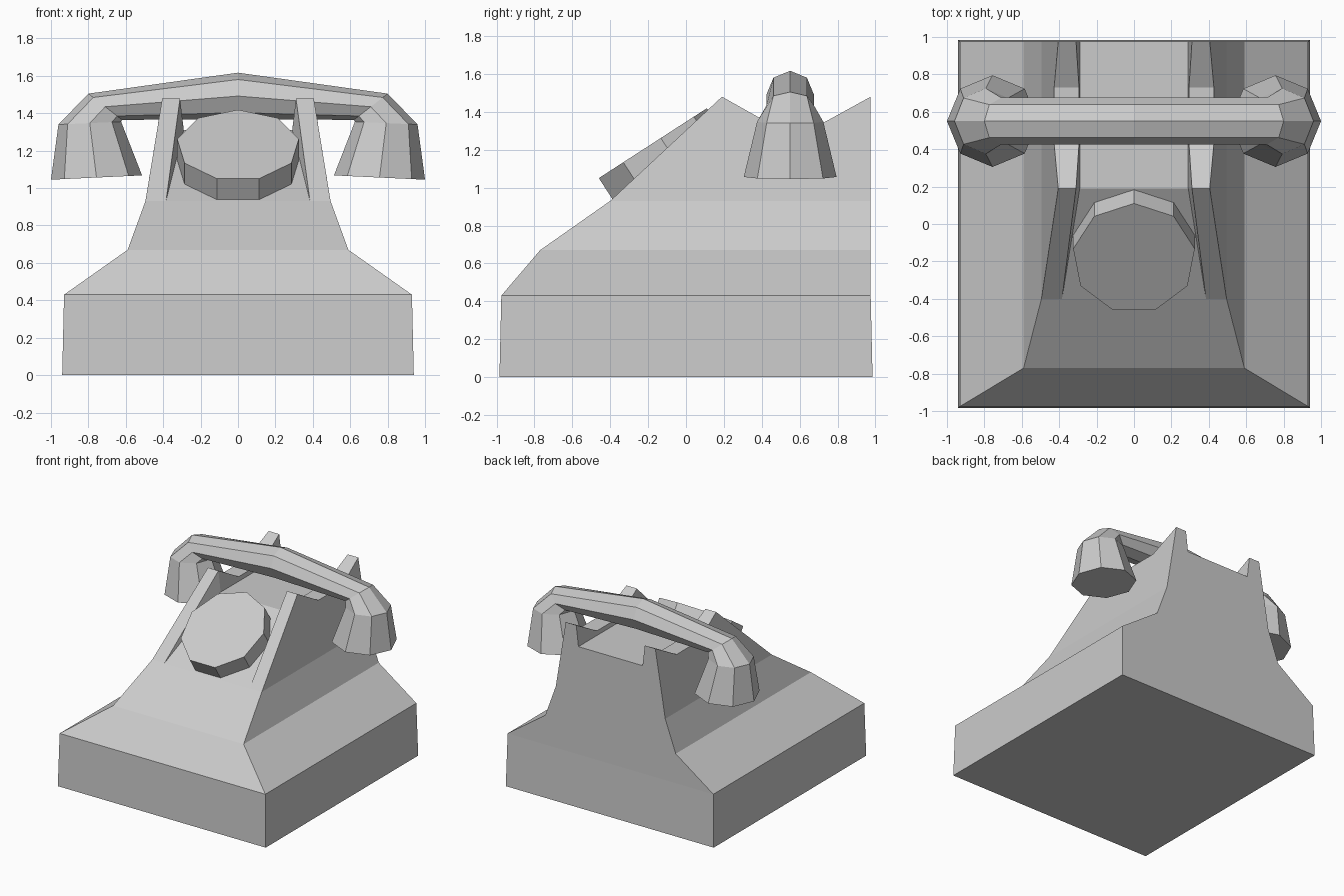
import bpy, bmesh
from math import sin, cos, pi
from mathutils import Vector

if "Cube" in bpy.data.objects:
    bpy.data.objects.remove(bpy.data.objects["Cube"])


def finish(name, bm):
    bmesh.ops.remove_doubles(bm, verts=bm.verts, dist=1e-4)
    bmesh.ops.recalc_face_normals(bm, faces=bm.faces)
    me = bpy.data.meshes.new(name)
    bm.to_mesh(me)
    bm.free()
    ob = bpy.data.objects.new(name, me)
    bpy.context.collection.objects.link(ob)
    return ob


def mirrored_faces(name, faces):
    """Build faces given for x >= 0 together with their mirror image."""
    bm = bmesh.new()
    for s in (1, -1):
        for f in faces:
            bm.faces.new([bm.verts.new((s * x, y, z)) for x, y, z in f])
    return finish(name, bm)


def loft(name, rings):
    """Skin a list of equal-length point rings and cap both ends."""
    bm = bmesh.new()
    vs = [[bm.verts.new(p) for p in r] for r in rings]
    n = len(vs[0])
    for a, b in zip(vs, vs[1:]):
        for i in range(n):
            j = (i + 1) % n
            bm.faces.new((a[i], a[j], b[j], b[i]))
    bm.faces.new(vs[0])
    bm.faces.new(vs[-1])
    return finish(name, bm)


# Body: stepped base levels (half width, front y, back y, z)
levels = [(0.94, -0.985, 0.985, 0), (0.93, -0.975, 0.975, 0.43),
          (0.59, -0.77, 0.975, 0.67), (0.495, -0.40, 0.975, 0.93)]
half = [[(0, f, z), (w, f, z), (w, b, z), (0, b, z)] for w, f, b, z in levels]
faces = [half[0]]
for lo, hi in zip(half, half[1:]):
    faces += [(lo[i], lo[i + 1], hi[i + 1], hi[i]) for i in range(3)]

# Cradle: two notched side horns around a recessed ramp and channel
c0, F, B, cb = half[-1]
notch = [(0.19, 1.48), (0.43, 1.345), (0.73, 1.345), (0.975, 1.48)]
outer = [(0.405 + (1.48 - z) * 0.164, y, z) for y, z in notch]
inner = [(0.31 - (1.48 - z) * 0.118, y, z) for y, z in notch]
i0 = (0.385, -0.40, 0.93)
f1, f2 = (0.29, 0.19, 1.31), (0.29, 0.975, 1.31)
c1, c2 = (0, 0.19, 1.31), (0, 0.975, 1.31)
faces += [[F] + outer + [B], (F, i0, inner[0], outer[0]), (c0, i0, f1, c1),
          (i0, inner[0], f1), [f1] + inner + [f2], (c1, f1, f2, c2),
          (B, outer[3], inner[3], f2, c2, cb)]
faces += [(outer[i], inner[i], inner[i + 1], outer[i + 1]) for i in range(3)]
mirrored_faces("telephone_body", faces)

# Dial: nine-sided disc lying on the ramp
up = Vector((0, 0.84, 0.543))
normal = Vector((0, -0.543, 0.84))
face_centre = Vector((0, -0.184, 1.229))
loft("dial", [[face_centre - normal * d + Vector((0.33 * sin(2 * pi * k / 9), 0, 0))
               + up * (0.35 * cos(2 * pi * k / 9)) for k in range(9)]
              for d in (0, 0.14)])

# Handset: octagonal rings (outer x, z, inner x, z, half depth)
arm = [(1.0, 1.045, 0.513, 1.068, 0.245), (0.96, 1.34, 0.625, 1.355, 0.175),
       (0.80, 1.505, 0.62, 1.365, 0.125)]
path = arm + [(0, 1.617, 0, 1.367, 0.125)]
path += [(-a, b, -c, d, r) for a, b, c, d, r in reversed(arm)]
rings = []
for ox, oz, ix, iz, r in path:
    c = Vector(((ox + ix) / 2, 0.55, (oz + iz) / 2))
    o = Vector((ox, 0.55, oz)) - c
    rings.append([c + o * cos(k * pi / 4) + Vector((0, r * sin(k * pi / 4), 0))
                  for k in range(8)])
loft("handset", rings)
